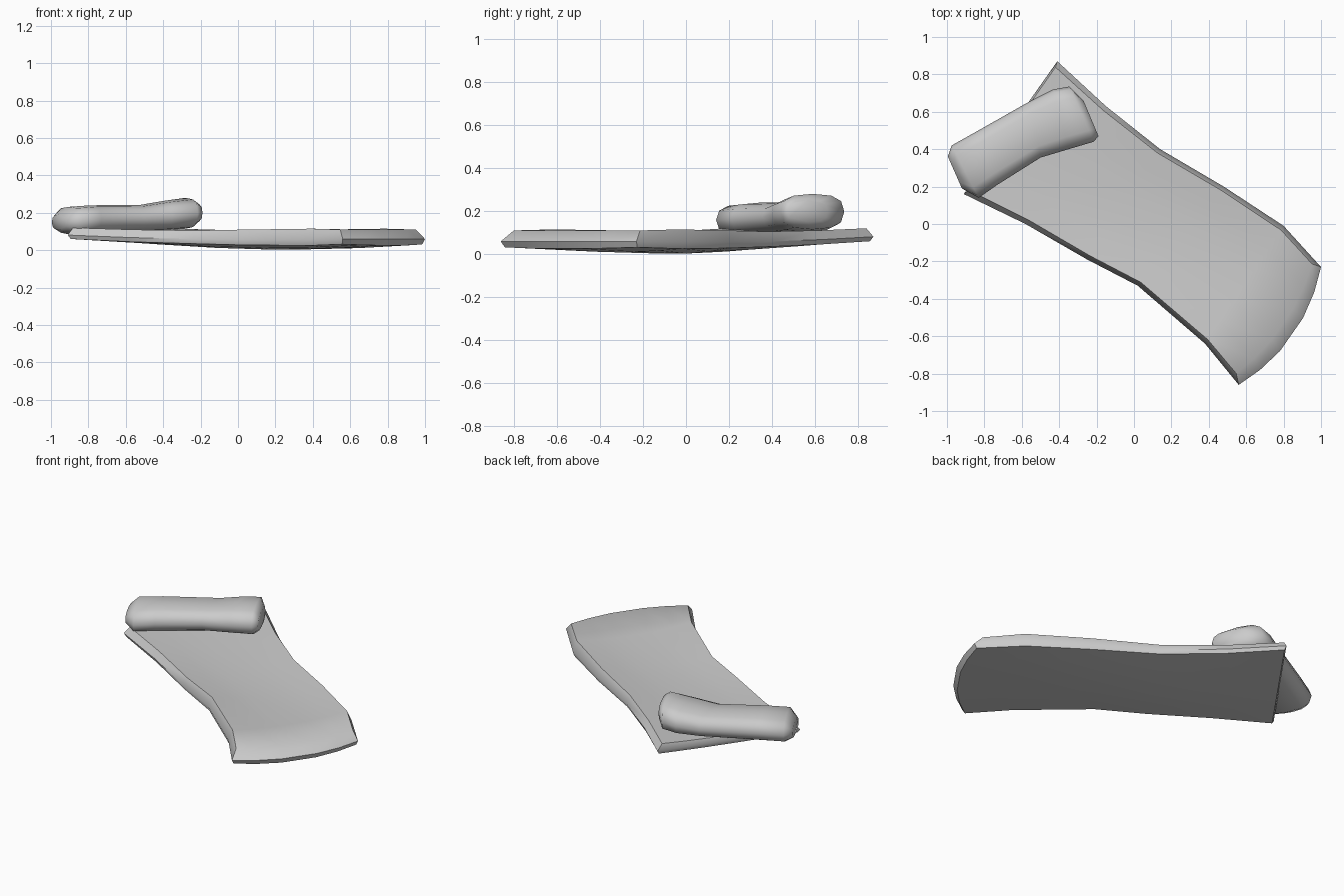
import bpy, math
from mathutils import Vector

if "Cube" in bpy.data.objects:
    bpy.data.objects.remove(bpy.data.objects["Cube"])


def make_object(name, verts, faces, angle):
    mesh = bpy.data.meshes.new(name)
    mesh.from_pydata([tuple(v) for v in verts], [], faces)
    obj = bpy.data.objects.new(name, mesh)
    bpy.context.collection.objects.link(obj)
    bpy.ops.object.select_all(action='DESELECT')
    obj.select_set(True)
    bpy.context.view_layer.objects.active = obj
    bpy.ops.object.mode_set(mode='EDIT')
    bpy.ops.mesh.select_all(action='SELECT')
    bpy.ops.mesh.normals_make_consistent(inside=False)
    bpy.ops.object.mode_set(mode='OBJECT')
    bpy.ops.object.shade_smooth_by_angle(angle=math.radians(angle))
    return obj


# Mat: long edges, then heights per row at the rim and along the middle
LOW = [(-.91, .16), (-.58, 0), (-.25, -.19), (.02, -.33), (.38, -.64), (.56, -.86)]
HIGH = [(-.41, .87), (-.15, .63), (.14, .40), (.48, .20), (.80, -.01), (1.0, -.23)]
TOP_RIM = [.12, .11, .105, .11, .115, .11]
TOP_MID = [.11, .095, .08, .08, .09, .11]
BOT_RIM = [.06, .045, .035, .028, .025, .032]
BOT_MID = [.055, .03, .01, .001, .01, .025]
COLS = [0, .17, .36, .64, .83, 1]
ROWS, N = len(LOW), len(COLS)


def outline(i, t):
    p = Vector(LOW[i]).lerp(Vector(HIGH[i]), t)
    if i == ROWS - 1:                       # bowed foot end
        p += Vector((.8, -.58)) * .085 * (4 * t * (1 - t))
    return p


def sheet(side_inset, end_inset, rim, mid):
    pts = []
    for i in range(ROWS):
        for t in COLS:
            s = side_inset + t * (1 - 2 * side_inset)
            p = outline(i, s)
            if i == ROWS - 1:
                p = p.lerp(outline(i - 1, s), end_inset)
            elif i == 0:
                p = p.lerp(outline(1, s), .03)
            w = 4 * t * (1 - t)
            pts.append(Vector((p.x, p.y, rim[i] + (mid[i] - rim[i]) * w)))
    return pts


verts = sheet(.035, .2, TOP_RIM, TOP_MID) + sheet(.012, .06, BOT_RIM, BOT_MID)
faces = []
for base in (0, ROWS * N):
    for i in range(ROWS - 1):
        for j in range(N - 1):
            a = base + i * N + j
            faces.append((a, a + 1, a + N + 1, a + N))
# rounded rim joining the two sheets
loop = [(0, j) for j in range(N)] + [(i, N - 1) for i in range(1, ROWS)]
loop += [(ROWS - 1, j) for j in range(N - 2, -1, -1)] + [(i, 0) for i in range(ROWS - 2, 0, -1)]
ring = len(verts)
for i, j in loop:
    p = outline(i, COLS[j])
    z = BOT_RIM[i] * .65 + TOP_RIM[i] * .35
    verts.append(Vector((p.x, p.y, z)))
for k, (i, j) in enumerate(loop):
    k2 = (k + 1) % len(loop)
    i2, j2 = loop[k2]
    a, b = i * N + j, i2 * N + j2
    faces.append((a, b, ring + k2, ring + k))
    faces.append((ring + k, ring + k2, b + ROWS * N, a + ROWS * N))
make_object("mat", verts, faces, 50)

# Pillow: back point, front point, bottom and top of each cross-section
STATIONS = [
    ((-.995, .36), (-.92, .19), .11, .19),
    ((-.975, .42), (-.83, .14), .085, .232),
    ((-.85, .49), (-.73, .21), .09, .24),
    ((-.55, .66), (-.50, .355), .10, .242),
    ((-.43, .72), (-.35, .40), .105, .265),
    ((-.345, .735), (-.215, .44), .115, .28),
    ((-.27, .66), (-.19, .47), .15, .25),
]
SIDES = 12
verts, faces = [], []
for back, front, z0, z1 in STATIONS:
    for k in range(SIDES):
        ang = 2 * math.pi * k / SIDES
        c, s = math.cos(ang), math.sin(ang)
        u = math.copysign(abs(c) ** .75, c)
        v = math.copysign(abs(s) ** .75, s)
        p = Vector(front).lerp(Vector(back), .5 + .5 * u)
        verts.append(Vector((p.x, p.y, (z0 + z1) / 2 + v * (z1 - z0) / 2)))
for i in range(len(STATIONS) - 1):
    for k in range(SIDES):
        a, b = i * SIDES + k, i * SIDES + (k + 1) % SIDES
        faces.append((a, b, b + SIDES, a + SIDES))
faces.append(tuple(range(SIDES)))
faces.append(tuple(range(len(verts) - SIDES, len(verts))))
make_object("pillow", verts, faces, 80)
